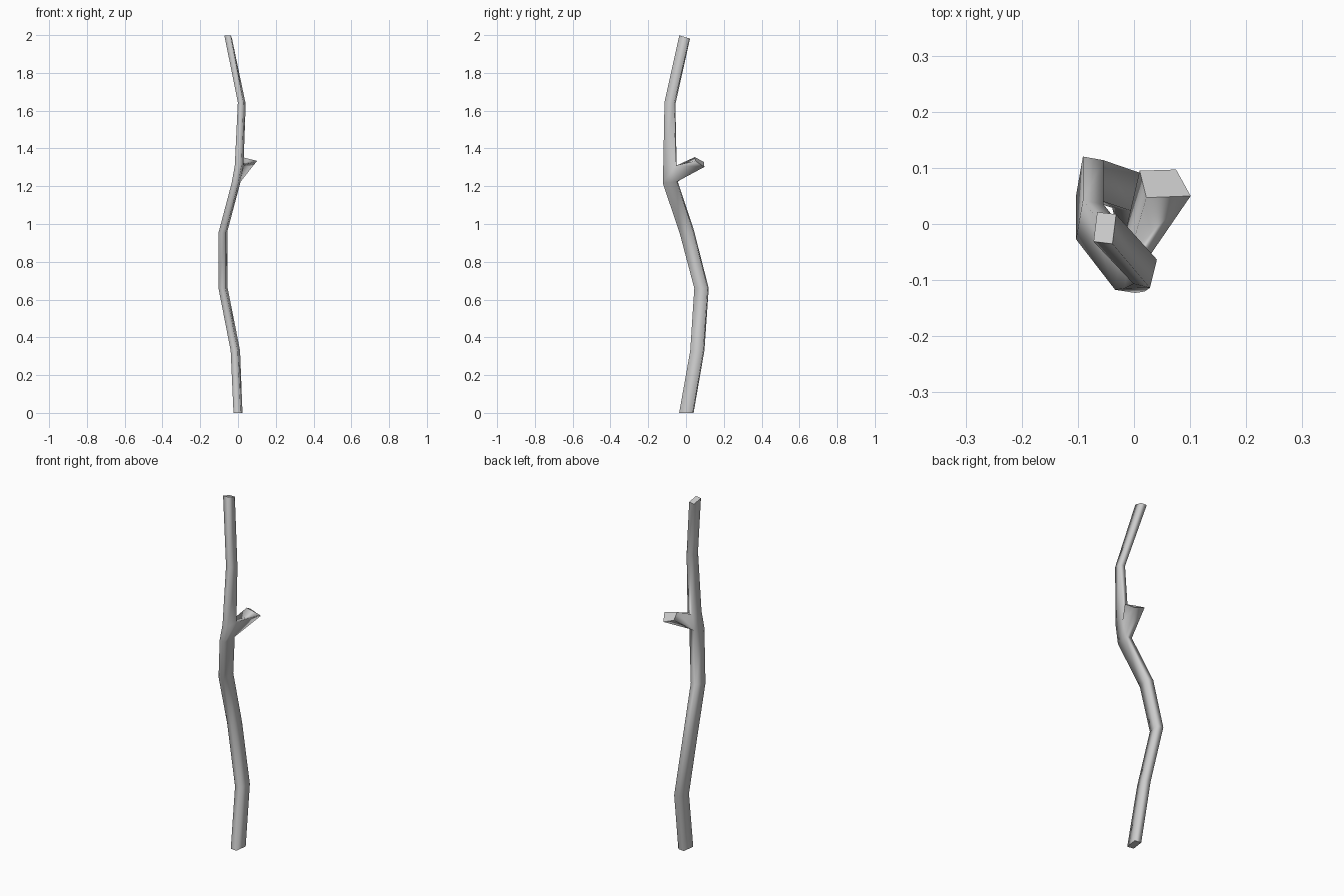
import bpy, bmesh
from math import radians
from mathutils import Vector, Matrix

if "Cube" in bpy.data.objects:
    bpy.data.objects.remove(bpy.data.objects["Cube"])

# trunk rings: x, y, z, width, depth, turn about z (deg), slope of ring along y
RINGS = [
    (0.000, 0.002, 0.00, 0.038, 0.072, -8, 0.0),
    (-0.014, 0.060, 0.33, 0.038, 0.070, -10, 0.05),
    (-0.079, 0.082, 0.66, 0.037, 0.071, -10, 0.0),
    (-0.079, 0.004, 0.96, 0.037, 0.070, -10, 0.2),
    (-0.010, -0.083, 1.22, 0.036, 0.075, -9, 0.1),
    (0.006, -0.085, 1.31, 0.036, 0.066, -9, 0.0),
    (0.020, -0.085, 1.64, 0.030, 0.052, -14, -0.2),
    (-0.052, -0.007, 1.99, 0.034, 0.053, -7, -0.3),
]
# end of the side branch: upper left, upper right, lower right, lower left
BRANCH_END = [(0.022, 0.047, 1.354), (0.101, 0.050, 1.334),
              (0.075, 0.097, 1.302), (0.010, 0.095, 1.328)]


def ring(bm, x, y, z, w, d, turn, slope):
    rot = Matrix.Rotation(radians(turn), 3, 'Z')
    verts = []
    for sx, sy in ((-1, -1), (1, -1), (1, 1), (-1, 1)):
        p = rot @ Vector((sx * w / 2, sy * d / 2, 0))
        verts.append(bm.verts.new((x + p.x, y + p.y, z + slope * p.y)))
    return verts


def bridge(bm, a, b, skip=-1):
    for i in range(4):
        if i != skip:
            j = (i + 1) % 4
            bm.faces.new((a[i], a[j], b[j], b[i])).smooth = True


bm = bmesh.new()
# crooked trunk, leaving an opening at the back for the branch
rings = [ring(bm, *r) for r in RINGS]
for k in range(len(rings) - 1):
    bridge(bm, rings[k], rings[k + 1], 2 if k == 4 else -1)
caps = [bm.faces.new(rings[0][::-1]), bm.faces.new(rings[-1])]

# stub branch growing out of the opening
low, high = rings[4], rings[5]
end = [bm.verts.new(p) for p in BRANCH_END]
bridge(bm, [high[3], high[2], low[2], low[3]], end)
caps.append(bm.faces.new(end))

bmesh.ops.recalc_face_normals(bm, faces=bm.faces)
# crisp cut ends
for cap in caps:
    for e in cap.edges:
        e.smooth = False

mesh = bpy.data.meshes.new("wooden_stick")
bm.to_mesh(mesh)
bm.free()
stick = bpy.data.objects.new("wooden_stick", mesh)
bpy.context.collection.objects.link(stick)
